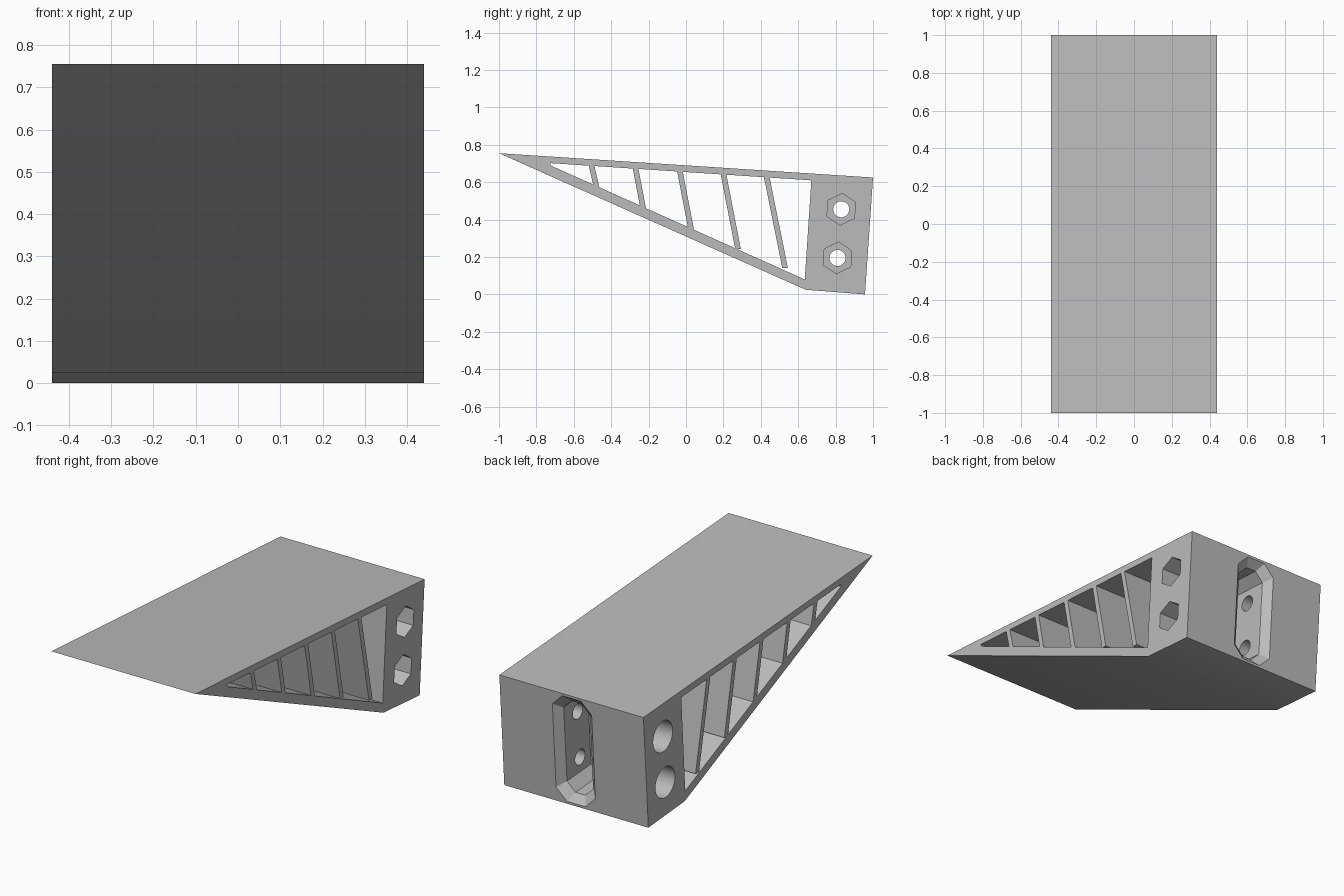
import bpy, bmesh, math
from mathutils import Vector

if "Cube" in bpy.data.objects:
    bpy.data.objects.remove(bpy.data.objects["Cube"])

HALF = 0.44                              # half the width along x

grey = bpy.data.materials.new("plain grey")
grey.use_nodes = True
colour = (0.5, 0.5, 0.5, 1)
grey.diffuse_color = colour
grey.node_tree.nodes["Principled BSDF"].inputs["Base Color"].default_value = colour


def loft(name, rings):
    """Closed solid through matching rings of points."""
    bm = bmesh.new()
    rows = [[bm.verts.new(p) for p in ring] for ring in rings]
    n = len(rows[0])
    for a, b in zip(rows, rows[1:]):
        for i in range(n):
            j = (i + 1) % n
            bm.faces.new((a[i], a[j], b[j], b[i]))
    bm.faces.new(rows[0])
    bm.faces.new(rows[-1])
    bmesh.ops.recalc_face_normals(bm, faces=bm.faces)
    mesh = bpy.data.meshes.new(name)
    bm.to_mesh(mesh)
    bm.free()
    mesh.materials.append(grey)
    obj = bpy.data.objects.new(name, mesh)
    bpy.context.collection.objects.link(obj)
    return obj


def prism(name, profile, x0=-HALF, x1=HALF):
    """Side profile in (y, z) extruded along x."""
    return loft(name, [[(x, y, z) for y, z in profile] for x in (x0, x1)])


def combine(body, other, operation):
    mod = body.modifiers.new(other.name, "BOOLEAN")
    mod.operation, mod.object, mod.solver = operation, other, "EXACT"
    bpy.context.view_layer.objects.active = body
    bpy.ops.object.modifier_apply(modifier=mod.name)
    bpy.data.objects.remove(other)


# Wedge outline, hollowed between the two skins
body = prism("wedge_body", [(-1, 0.755), (1, 0.625), (0.957, 0), (0.64, 0.025)])
cavity = prism("cavity", [(-0.725, 0.702), (0.67, 0.61), (0.635, 0.08), (-0.725, 0.69)],
               -HALF - 0.1, HALF + 0.1)
combine(body, cavity, "DIFFERENCE")

# Leaning ribs: top centre, bottom centre
ribs = [((-0.505, 0.69), (-0.478, 0.57)), ((-0.27, 0.675), (-0.229, 0.46)),
        ((-0.033, 0.66), (0.028, 0.345)), ((0.2, 0.645), (0.278, 0.243)),
        ((0.431, 0.63), (0.53, 0.14))]
for (ty, tz), (by, bz) in ribs:
    w = 0.015
    rib = prism("rib", [(ty - w, tz), (ty + w, tz), (by + w, bz), (by - w, bz)])
    combine(body, rib, "UNION")

# Block axes, tilted with the back face
up = Vector((0, 0.043, 0.625)).normalized()
out = Vector((0, up.z, -up.y))


def ring(x, y, z, radius, sides):
    centre = Vector((x, y, z))
    turn = [math.tau * i / sides for i in range(sides)]
    return [centre + radius * (math.cos(t) * up + math.sin(t) * out) for t in turn]


# Cross bolts: through hole, hexagonal nut pocket and round head pocket
for y, z in ((0.83, 0.455), (0.81, 0.195)):
    for name, r, sides, x0, x1 in (("bolt_hole", 0.043, 32, -0.5, 0.5),
                                   ("nut_pocket", 0.085, 6, 0.2, 0.5),
                                   ("head_pocket", 0.085, 40, -0.5, -0.2)):
        cutter = loft(name, [ring(x, y, z, r, sides) for x in (x0, x1)])
        combine(body, cutter, "DIFFERENCE")

# Back slot with cut corners and a bevelled mouth
mouth = Vector((0, 0.9785, 0.3125))


def octagon(depth, hw, hh, cut):
    quarter = [(hw, hh - cut), (hw - cut, hh)]
    pts = quarter + [(-x, h) for x, h in reversed(quarter)]
    pts += [(-x, -h) for x, h in pts]
    return [mouth + Vector((x, 0, 0)) + h * up - depth * out for x, h in pts]


slot = loft("slot", [octagon(-0.02, 0.14, 0.32, 0.07), octagon(0.04, 0.08, 0.26, 0.05),
                     octagon(0.25, 0.08, 0.26, 0.05)])
combine(body, slot, "DIFFERENCE")

# Crisp flats, smooth bores
bpy.ops.object.select_all(action="DESELECT")
body.select_set(True)
bpy.context.view_layer.objects.active = body
bpy.ops.object.shade_smooth_by_angle(angle=math.radians(25))
